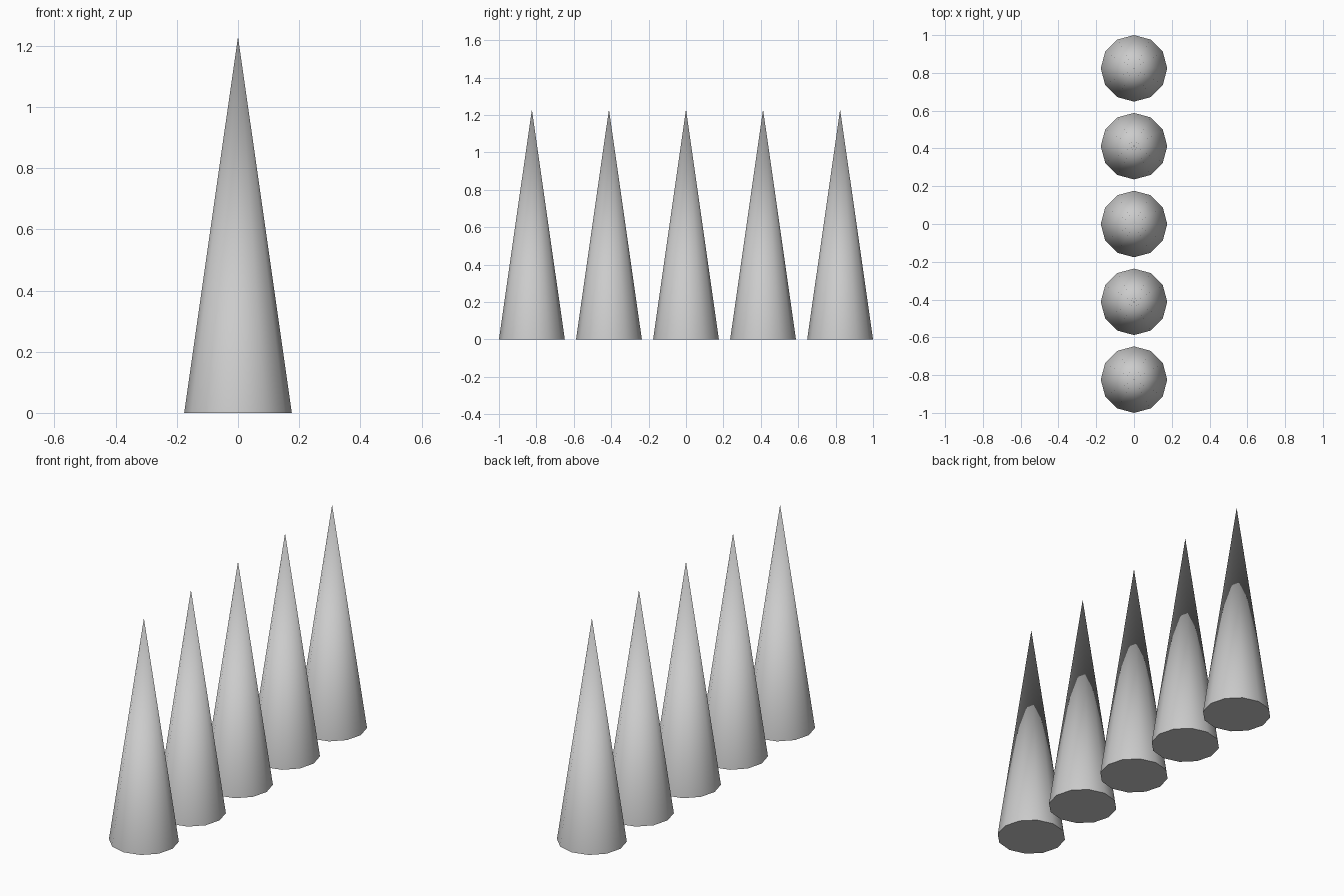
import bpy
import math

if "Cube" in bpy.data.objects:
    bpy.data.objects.remove(bpy.data.objects["Cube"])

RADIUS = 0.176
HEIGHT = 1.23
SPACING = 0.412

# Row of five identical twelve-sided spikes along y
for i in range(5):
    bpy.ops.mesh.primitive_cone_add(
        vertices=12, radius1=RADIUS, radius2=0, depth=HEIGHT,
        location=(0, (i - 2) * SPACING, HEIGHT / 2))
    spike = bpy.context.object
    spike.name = f"spike_{i + 1}"
    # Soft sides, crisp base rim
    bpy.ops.object.shade_smooth_by_angle(angle=math.radians(35))
